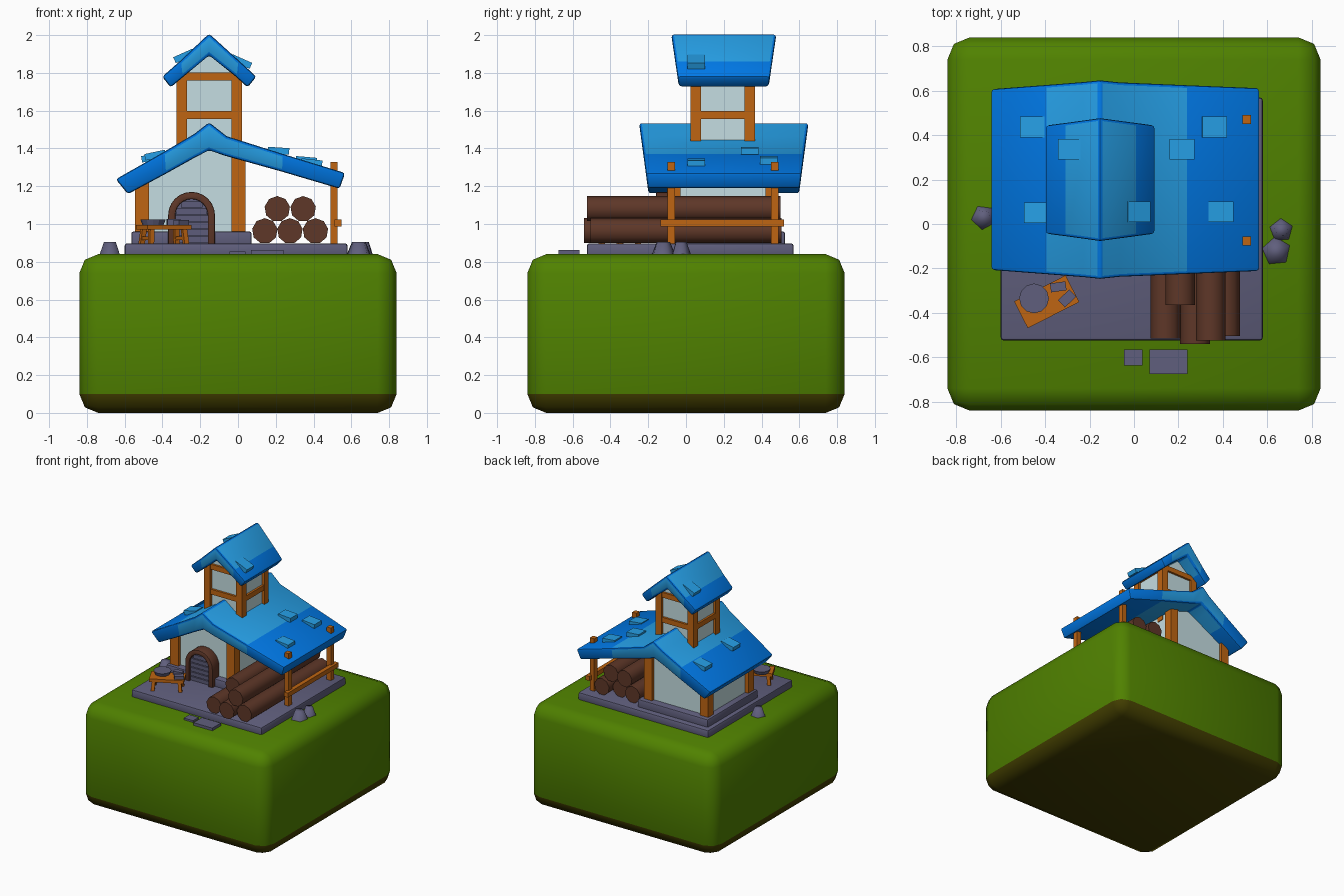
import bpy, bmesh, math
from mathutils import Matrix, Euler, Vector

if "Cube" in bpy.data.objects:
    bpy.data.objects.remove(bpy.data.objects["Cube"])


def material(name, rgb):
    m = bpy.data.materials.new(name)
    m.diffuse_color = (*rgb, 1)
    m.use_nodes = True
    m.node_tree.nodes["Principled BSDF"].inputs["Base Color"].default_value = m.diffuse_color
    return m


GRASS = material("grass green", (0.080, 0.222, 0.0))
EARTH = material("earth brown", (0.055, 0.048, 0.0))
STONE = material("stone grey", (0.117, 0.114, 0.205))
WALL = material("plaster", (0.56, 0.73, 0.76))
WOOD = material("orange wood", (0.52, 0.13, 0.006))
LOG = material("log brown", (0.112, 0.038, 0.021))
BLUE = material("roof blue", (0.0, 0.19, 0.80))
LIGHT = material("light roof blue", (0.02, 0.36, 0.82))


def finish(name, bm, mats, bevel=0.0, segs=2, smooth=35, rule=None):
    """Bevel sharp edges, colour faces by rule, shade and link."""
    bmesh.ops.recalc_face_normals(bm, faces=bm.faces)
    if rule:
        for f in bm.faces:
            f.material_index = rule(f)
    if bevel:
        edges = [e for e in bm.edges if e.calc_face_angle(0) > math.radians(30)]
        bmesh.ops.bevel(bm, geom=edges, offset=bevel, segments=segs, profile=0.5,
                        affect='EDGES', clamp_overlap=True)
    me = bpy.data.meshes.new(name)
    bm.to_mesh(me)
    bm.free()
    for m in mats:
        me.materials.append(m)
    if smooth:
        me.shade_smooth()
        me.set_sharp_from_angle(angle=math.radians(smooth))
    ob = bpy.data.objects.new(name, me)
    bpy.context.collection.objects.link(ob)
    return ob


def box(name, mat, c, size, rot=(0, 0, 0), bevel=0.0):
    bm = bmesh.new()
    bmesh.ops.create_cube(bm, size=1)
    bmesh.ops.transform(bm, verts=bm.verts, matrix=Matrix.Translation(c)
                        @ Euler(rot).to_matrix().to_4x4() @ Matrix.Diagonal((*size, 1)))
    return finish(name, bm, [mat], bevel, smooth=35 if bevel else 0)


def span(name, mat, x, y, z, bevel=0.0):
    """Box given by its (min, max) on each axis."""
    return box(name, mat, [(a + b) / 2 for a, b in (x, y, z)],
               [b - a for a, b in (x, y, z)], bevel=bevel)


def prism(name, mat, pts, y0, y1, bevel=0.0):
    """Extrude an x-z profile along y."""
    bm = bmesh.new()
    face = bm.faces.new([bm.verts.new((x, y0, z)) for x, z in pts])
    new = bmesh.ops.extrude_face_region(bm, geom=[face])["geom"]
    bmesh.ops.translate(bm, vec=(0, y1 - y0, 0),
                        verts=[v for v in new if isinstance(v, bmesh.types.BMVert)])
    return finish(name, bm, [mat], bevel)


def cone(name, mat, c, r1, r2, depth, sides, rot=(0, 0, 0), smooth=0, bevel=0.0):
    bm = bmesh.new()
    bmesh.ops.create_cone(bm, cap_ends=True, segments=sides, radius1=r1, radius2=r2, depth=depth,
                          matrix=Matrix.Translation(c) @ Euler(rot).to_matrix().to_4x4())
    return finish(name, bm, [mat], bevel, smooth=smooth)


def roof(name, top, bottom, yc, eave, ridge, light):
    """Thick folded roof, longer at the ridge, pale between two x limits."""
    zs = [z for _, z in top + bottom]
    z0, z1 = min(zs), max(zs)
    bm = bmesh.new()

    def row(pts, side):
        return [bm.verts.new((x, yc + side * (eave + (ridge - eave) * (z - z0) / (z1 - z0)), z))
                for x, z in pts]
    a, b, c, d = row(top, -1), row(top, 1), row(bottom, 1), row(bottom, -1)
    for p, q in ((a, b), (b, c), (c, d), (d, a)):
        for i in range(len(top) - 1):
            bm.faces.new((p[i], p[i + 1], q[i + 1], q[i]))
    for i in (0, -1):
        bm.faces.new((a[i], b[i], c[i], d[i]))
    return finish(name, bm, [BLUE, LIGHT], 0.014, 2, 40,
                  lambda f: int(light[0] < f.calc_center_median().x < light[1]))


# stone floor, plinth
span("stone_floor", STONE, (-0.605, 0.575), (-0.525, 0.57), (0.82, 0.898), 0.014)
span("house_plinth", STONE, (-0.57, 0.067), (-0.125, 0.525), (0.87, 0.96), 0.012)

# house walls and corner posts
prism("house_walls", WALL, [(-0.52, 0.9), (0.01, 0.9), (0.01, 1.36), (-0.158, 1.43), (-0.52, 1.24)],
      -0.07, 0.465)
for x, top in ((-0.512, 1.26), (-0.003, 1.38)):
    for y in (-0.065, 0.455):
        span("house_post", WOOD, (x - 0.037, x + 0.037), (y - 0.035, y + 0.035), (0.95, top))

# tower walls, posts and beams
prism("tower_walls", WALL, [(-0.31, 1.3), (-0.005, 1.3), (-0.005, 1.8), (-0.158, 1.92), (-0.31, 1.8)],
      0.045, 0.345)
for x in (-0.302, -0.012):
    for y in (0.052, 0.338):
        span("tower_post", WOOD, (x - 0.028, x + 0.028), (y - 0.028, y + 0.028), (1.3, 1.82))
for z in (1.576, 1.78):
    for y in (0.045, 0.345):
        box("tower_beam", WOOD, (-0.157, y, z), (0.27, 0.035, 0.042))
    for x in (-0.309, -0.005):
        box("tower_side_beam", WOOD, (x, 0.195, z), (0.035, 0.27, 0.042))

# roofs
roof("main_roof",
     [(-0.652, 1.237), (-0.40, 1.38), (-0.235, 1.478), (-0.158, 1.538), (-0.065, 1.465), (0.235, 1.37), (0.562, 1.27)],
     [(-0.588, 1.158), (-0.38, 1.27), (-0.24, 1.348), (-0.158, 1.391), (-0.08, 1.363), (0.225, 1.278), (0.533, 1.187)],
     0.2, 0.398, 0.449, (-0.40, 0.235))
roof("tower_roof",
     [(-0.406, 1.78), (-0.315, 1.86), (-0.158, 2.008), (0.005, 1.86), (0.092, 1.78)],
     [(-0.362, 1.723), (-0.29, 1.783), (-0.158, 1.893), (-0.02, 1.783), (0.046, 1.723)],
     0.2, 0.237, 0.279, (-0.32, 0.01))

# loose roof shingles: x, y, z, tilt
for x, y, z, t in ((-0.46, 0.437, 1.352, -10), (-0.443, 0.05, 1.365, -12), (0.357, 0.437, 1.338, 5),
                   (0.385, 0.055, 1.325, 6), (0.21, 0.337, 1.388, 4),
                   (-0.29, 0.337, 1.89, -24), (0.012, 0.055, 1.86, 24)):
    box("roof_shingle", LIGHT, (x, y, z), (0.112, 0.093, 0.034), (0, math.radians(t), 0))

# arched door with planks
DX, DZ = -0.251, 1.046


def arch(r, n=12):
    return [(DX + r * math.cos(math.pi * i / n), DZ + r * math.sin(math.pi * i / n)) for i in range(n + 1)]


outer, inner = arch(0.124), arch(0.086)
prism("door_frame", LOG, [(DX + 0.124, 0.89)] + outer + [(DX - 0.124, 0.89), (DX - 0.086, 0.89)]
      + inner[::-1] + [(DX + 0.086, 0.89)], -0.158, -0.06, 0.006)
prism("door", STONE, [(DX + 0.09, 0.89)] + arch(0.09) + [(DX - 0.09, 0.89)], -0.13, -0.06)
for i in range(6):
    z = 0.918 + 0.037 * i
    w = math.sqrt(0.088 ** 2 - max(0, z + 0.01 - DZ) ** 2)
    box("door_plank", STONE, (DX, -0.133, z), (2 * w, 0.02, 0.031), (0.05, 0, 0))

# log stack: x, z, front end, back end
for x, z, y0, y1 in ((0.137, 0.963, -0.515, 0.49), (0.27, 0.963, -0.54, 0.46), (0.405, 0.963, -0.505, 0.505),
                     (0.203, 1.08, -0.365, 0.50), (0.34, 1.08, -0.525, 0.48)):
    cone("log", LOG, (x, (y0 + y1) / 2, z), 0.068, 0.068, y1 - y0, 9, (math.pi / 2, 0, 0), 45)

# lean-to posts and rail
for y in (-0.077, 0.47):
    box("shed_post", WOOD, (0.503, y, 1.109), (0.038, 0.04, 0.438))
span("shed_rail", WOOD, (0.507, 0.542), (-0.135, 0.52), (0.988, 1.025))

# work table with splayed legs
TA = math.radians(27)
TM = Matrix.Translation((-0.398, -0.35, 0)) @ Matrix.Rotation(TA, 4, 'Z')
box("table_top", WOOD, TM @ Vector((0, 0, 0.983)), (0.26, 0.135, 0.026), (0, 0, TA))
for sx in (-1, 1):
    for sy in (-1, 1):
        box("table_leg", WOOD, TM @ Vector((sx * 0.1, sy * 0.05, 0.935)), (0.026, 0.024, 0.085),
            (sy * 0.12, -sx * 0.1, TA))
    box("table_rail", WOOD, TM @ Vector((sx * 0.1, 0, 0.925)), (0.018, 0.1, 0.02), (0, 0, TA))
cone("table_plate", STONE, (-0.455, -0.335, 1.008), 0.055, 0.067, 0.03, 12)
box("table_block", STONE, (-0.346, -0.283, 1.01), (0.07, 0.04, 0.032), (0, 0, 0.14))
box("table_block", STONE, (-0.306, -0.335, 1.008), (0.07, 0.045, 0.026), (0, 0, 0.75))

# rocks and stepping stones
for x, y, r, a in ((-0.682, 0.03, 0.06, 0.5), (0.658, -0.028, 0.057, 1.3), (0.636, -0.123, 0.07, 0.1)):
    cone("rock", STONE, (x, y, 0.867), r, r * 0.55, 0.075, 5, (0, 0, a), 80)
span("stepping_stone", STONE, (-0.05, 0.034), (-0.637, -0.565), (0.82, 0.855))
span("stepping_stone", STONE, (0.064, 0.235), (-0.675, -0.565), (0.82, 0.862))

# nudge the whole homestead onto its place on the ground
for ob in bpy.context.collection.objects:
    ob.location.x = 0.005

# ground block with earth underside
bm = bmesh.new()
bmesh.ops.create_cube(bm, size=1, matrix=Matrix.Translation((0, 0, 0.42)) @ Matrix.Diagonal((1.68, 1.68, 0.84, 1)))
bmesh.ops.bevel(bm, geom=bm.edges[:], offset=0.1, segments=2, profile=0.5, affect='EDGES')
finish("ground_block", bm, [GRASS, EARTH], smooth=60,
       rule=lambda f: int(f.calc_center_median().z < 0.1))
